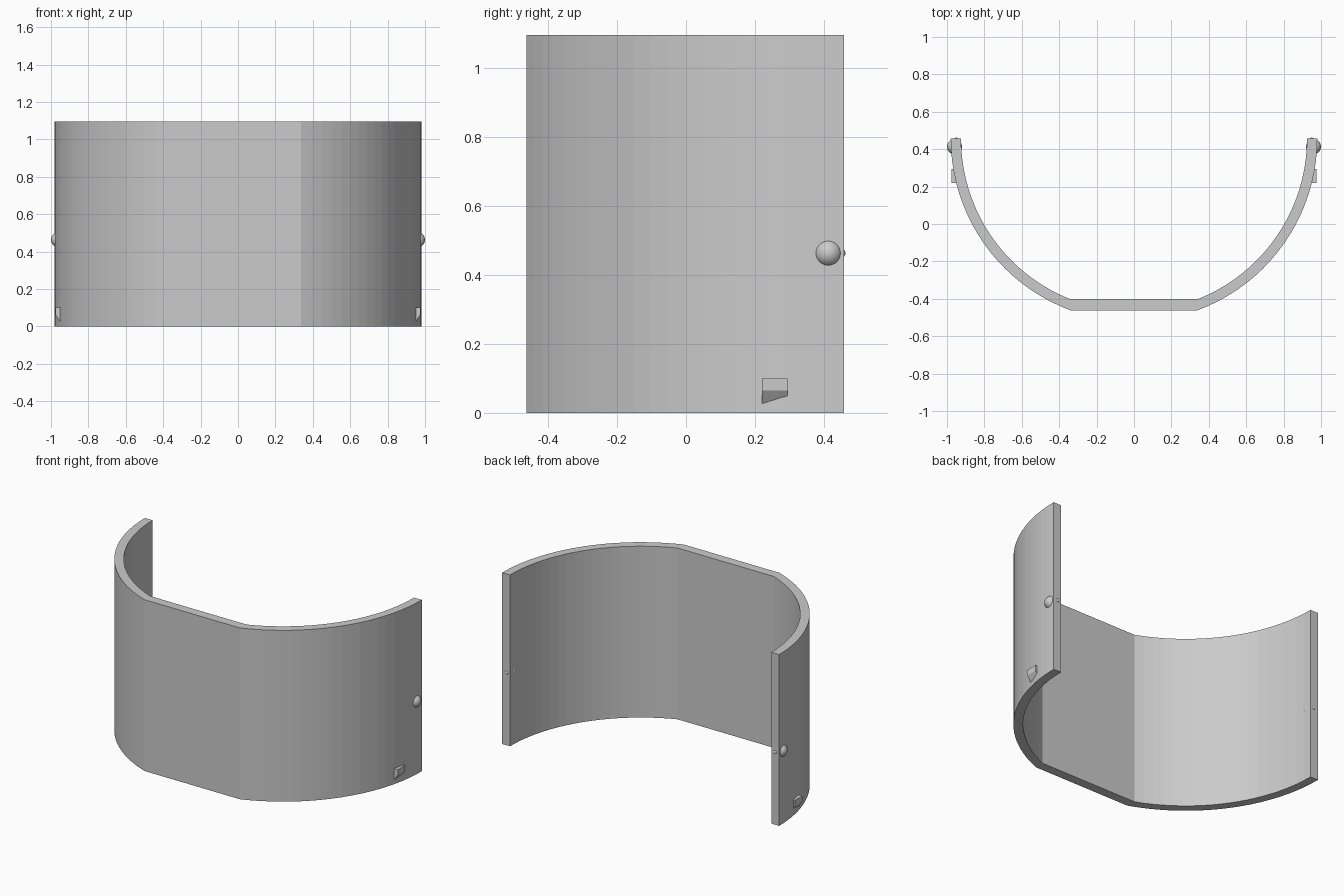
import bpy
import bmesh
import math
from mathutils import Matrix

cube = bpy.data.objects.get("Cube")
if cube:
    bpy.data.objects.remove(cube, do_unlink=True)

HEIGHT = 1.096
END_Y = 0.458      # open ends, also the arc centre
SEGMENTS = 20

grey = bpy.data.materials.new("plain_grey")
grey.use_nodes = True
grey.diffuse_color = (0.6, 0.6, 0.6, 1)
grey.node_tree.nodes["Principled BSDF"].inputs["Base Color"].default_value = (0.6, 0.6, 0.6, 1)


def finish(name, bm, smooth=False):
    bmesh.ops.recalc_face_normals(bm, faces=bm.faces)
    for face in bm.faces:
        face.smooth = smooth
    mesh = bpy.data.meshes.new(name)
    bm.to_mesh(mesh)
    bm.free()
    mesh.materials.append(grey)
    obj = bpy.data.objects.new(name, mesh)
    bpy.context.collection.objects.link(obj)
    return obj


def prism(name, points, offset):
    bm = bmesh.new()
    face = bm.faces.new([bm.verts.new(p) for p in points])
    extruded = bmesh.ops.extrude_face_region(bm, geom=[face])["geom"]
    bmesh.ops.translate(bm, vec=offset,
                        verts=[v for v in extruded if isinstance(v, bmesh.types.BMVert)])
    return finish(name, bm)


def ball(name, radius, centre):
    bm = bmesh.new()
    bmesh.ops.create_uvsphere(bm, u_segments=32, v_segments=16, radius=radius,
                              matrix=Matrix.Translation(centre))
    return finish(name, bm, smooth=True)


def wall_line(radius, flat_y):
    """Arc from the right end to the flat front, then back to the left end."""
    start = math.asin((flat_y - END_Y) / radius)
    half = []
    for i in range(SEGMENTS + 1):
        a = start * (1 - i / SEGMENTS)
        half.append((radius * math.cos(a), END_Y + radius * math.sin(a), 0))
    return [(-x, y, z) for x, y, z in reversed(half)] + half


# Curved wall with a flat front
outer = wall_line(0.98, -0.462)
inner = wall_line(0.925, -0.402)
prism("curved_wall", outer + inner[::-1], (0, 0, HEIGHT))

# Pivot knobs, end detents and sloped catches on both sides
for side, s in (("left", 1), ("right", -1)):
    ball(side + "_knob", 0.04, (s * 0.96, 0.413, 0.463))
    ball(side + "_end_detent", 0.016, (s * 0.95, 0.446, 0.463))
    section = [(0.977, 0.1), (0.977, 0.065), (0.94, 0.011), (0.94, 0.1)]
    prism(side + "_catch", [(s * x, 0.22, z) for x, z in section], (0, 0.074, 0))
